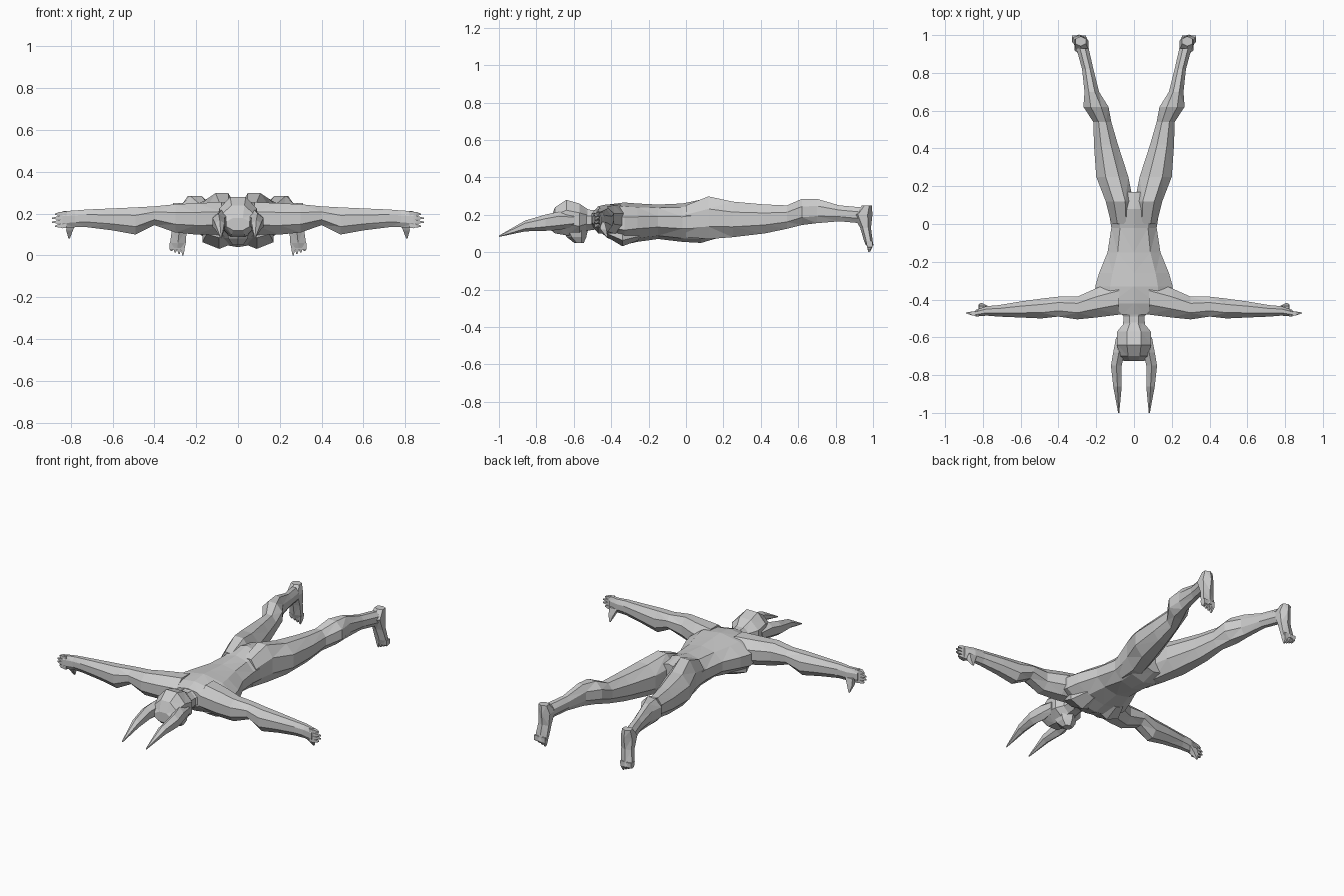
import bpy, bmesh, math


def loft(name, axis, sections, n=8, mirror=False):
    """Faceted tube; each section is (position on axis, a0, a1, b0, b1) extents."""
    bm = bmesh.new()
    rings = []
    fit = 1 / math.cos(math.pi / n)
    for t, a0, a1, b0, b1 in sections:
        ring = []
        for i in range(n):
            ang = 2 * math.pi * (i + 0.5) / n
            a = (a0 + a1) / 2 + (a1 - a0) / 2 * math.cos(ang) * fit
            b = (b0 + b1) / 2 + (b1 - b0) / 2 * math.sin(ang) * fit
            co = {'x': (t, a, b), 'y': (a, t, b), 'z': (a, b, t)}[axis]
            ring.append(bm.verts.new(co))
        rings.append(ring)
    for r, s in zip(rings, rings[1:]):
        for i in range(n):
            j = (i + 1) % n
            bm.faces.new((r[i], r[j], s[j], s[i]))
    bm.faces.new(rings[0])
    bm.faces.new(rings[-1])
    bmesh.ops.triangulate(bm, faces=[f for f in bm.faces if len(f.verts) == 4])
    bmesh.ops.recalc_face_normals(bm, faces=bm.faces)
    me = bpy.data.meshes.new(name)
    bm.to_mesh(me)
    bm.free()
    ob = bpy.data.objects.new(name, me)
    bpy.context.collection.objects.link(ob)
    if mirror:
        ob.modifiers.new("Mirror", 'MIRROR')
    return ob


# Torso, face down: shoulders, chest, waist, hips
loft("torso", 'y', [
    (-0.48, -0.10, 0.10, 0.13, 0.23),
    (-0.42, -0.20, 0.20, 0.08, 0.25),
    (-0.33, -0.205, 0.205, 0.045, 0.26),
    (-0.26, -0.185, 0.185, 0.06, 0.255),
    (-0.15, -0.14, 0.14, 0.075, 0.25),
    (-0.02, -0.12, 0.12, 0.06, 0.255),
    (0.08, -0.135, 0.135, 0.055, 0.275),
    (0.17, -0.12, 0.12, 0.08, 0.26)], n=10)

# Chest muscles on the underside
loft("chest_muscle", 'y', [
    (-0.43, 0.03, 0.15, 0.09, 0.15),
    (-0.34, 0.01, 0.17, 0.04, 0.15),
    (-0.25, 0.03, 0.13, 0.07, 0.14)], n=6, mirror=True)

# Neck and head
loft("neck", 'y', [
    (-0.43, -0.11, 0.11, 0.12, 0.24),
    (-0.49, -0.055, 0.055, 0.12, 0.225),
    (-0.56, -0.06, 0.06, 0.11, 0.23)])
loft("head", 'y', [
    (-0.51, -0.04, 0.04, 0.13, 0.22),
    (-0.57, -0.09, 0.09, 0.09, 0.26),
    (-0.64, -0.09, 0.09, 0.09, 0.28),
    (-0.70, -0.075, 0.075, 0.10, 0.24),
    (-0.725, -0.055, 0.055, 0.12, 0.18)])
loft("muzzle", 'z', [
    (0.14, -0.06, 0.06, -0.67, -0.53),
    (0.08, -0.045, 0.045, -0.63, -0.54),
    (0.05, -0.025, 0.025, -0.595, -0.55)], n=6)

# Horns sweeping past the crown
loft("horn", 'y', [
    (-0.60, 0.06, 0.095, 0.14, 0.20),
    (-0.68, 0.05, 0.11, 0.125, 0.21),
    (-0.75, 0.065, 0.122, 0.12, 0.195),
    (-0.86, 0.065, 0.11, 0.115, 0.165),
    (-1.0, 0.078, 0.084, 0.082, 0.088)], n=6, mirror=True)

# Outstretched arms
loft("arm", 'x', [
    (0.08, -0.48, -0.30, 0.10, 0.255),
    (0.20, -0.495, -0.34, 0.10, 0.25),
    (0.30, -0.505, -0.385, 0.11, 0.245),
    (0.40, -0.49, -0.385, 0.145, 0.235),
    (0.49, -0.50, -0.395, 0.10, 0.23),
    (0.60, -0.495, -0.41, 0.12, 0.225),
    (0.72, -0.49, -0.43, 0.135, 0.22),
    (0.78, -0.485, -0.435, 0.135, 0.215),
    (0.84, -0.49, -0.455, 0.13, 0.212)], mirror=True)

# Clawed fingers and thumb
for i in range(4):
    z = 0.142 + i * 0.019
    tip = 0.875 + 0.014 * (i in (1, 2))
    loft("finger", 'x', [
        (0.82, -0.488, -0.458, z - 0.011, z + 0.011),
        (0.855, -0.485, -0.463, z - 0.009, z + 0.009),
        (tip, -0.474, -0.468, z - 0.005, z + 0.001)], n=4, mirror=True)
loft("thumb", 'z', [
    (0.16, 0.77, 0.82, -0.475, -0.435),
    (0.12, 0.79, 0.822, -0.455, -0.425),
    (0.08, 0.805, 0.811, -0.425, -0.418)], n=4, mirror=True)

# Legs: buttock, thigh, knee, calf, ankle
loft("leg", 'y', [
    (0.00, 0.01, 0.12, 0.08, 0.25),
    (0.12, 0.004, 0.15, 0.07, 0.298),
    (0.25, 0.03, 0.20, 0.08, 0.27),
    (0.42, 0.085, 0.212, 0.10, 0.255),
    (0.54, 0.12, 0.215, 0.125, 0.25),
    (0.62, 0.135, 0.268, 0.145, 0.285),
    (0.70, 0.185, 0.262, 0.155, 0.285),
    (0.82, 0.215, 0.275, 0.165, 0.25),
    (0.93, 0.24, 0.305, 0.155, 0.24)], mirror=True)

# Feet pointing down
loft("foot", 'z', [
    (0.25, 0.255, 0.31, 0.945, 0.99),
    (0.20, 0.24, 0.315, 0.90, 0.99),
    (0.13, 0.245, 0.315, 0.935, 0.985),
    (0.06, 0.25, 0.325, 0.955, 0.995),
    (0.035, 0.255, 0.325, 0.965, 1.0)], n=6, mirror=True)
for i in range(4):
    x = 0.264 + i * 0.018
    low = 0.0 + i * 0.007
    loft("toe", 'z', [
        (0.06, x - 0.01, x + 0.01, 0.962, 0.998),
        (0.03, x - 0.009, x + 0.009, 0.968, 0.998),
        (low, x - 0.003, x + 0.003, 0.974, 0.984)], n=4, mirror=True)
